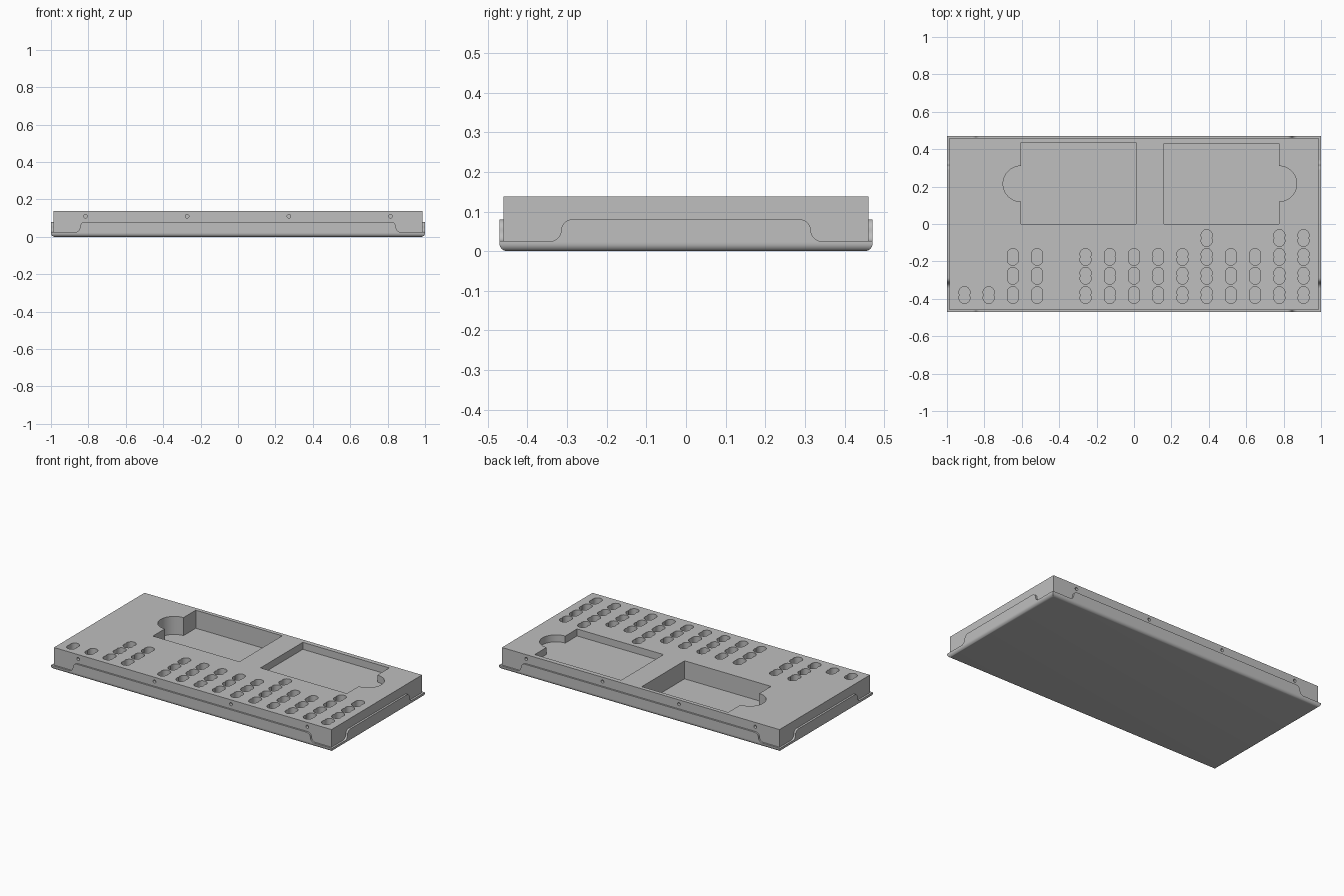
import bpy, bmesh
from math import cos, sin, pi, radians
from mathutils import Matrix

if "Cube" in bpy.data.objects:
    bpy.data.objects.remove(bpy.data.objects["Cube"])

grey = bpy.data.materials.new("plain grey")
grey.use_nodes = True
colour = (0.52, 0.52, 0.52, 1)
grey.diffuse_color = colour
grey.node_tree.nodes["Principled BSDF"].inputs["Base Color"].default_value = colour

HX, HY = 0.987, 0.46        # block half size
TX, TY = 1.0, 0.471         # tray half size
TOP, RIM, FLAP, FLOOR = 0.138, 0.025, 0.08, 0.012


def prism(bm, outline, z0, z1, matrix=Matrix()):
    """Extrude a flat outline from z0 to z1, then place it."""
    low = [bm.verts.new(matrix @ Matrix.Translation((x, y, z0)).translation) for x, y in outline]
    high = [bm.verts.new(matrix @ Matrix.Translation((x, y, z1)).translation) for x, y in outline]
    faces = [bm.faces.new(low), bm.faces.new(high)]
    for i in range(len(low)):
        j = (i + 1) % len(low)
        faces.append(bm.faces.new((low[i], low[j], high[j], high[i])))
    bmesh.ops.recalc_face_normals(bm, faces=faces)


def arc(cx, cy, r, start, end, steps=12):
    angles = [radians(start + (end - start) * i / steps) for i in range(steps + 1)]
    return [(cx + r * cos(a), cy + r * sin(a)) for a in angles]


def rect(x0, y0, x1, y1):
    return [(x0, y0), (x1, y0), (x1, y1), (x0, y1)]


def finish(bm, name):
    bmesh.ops.recalc_face_normals(bm, faces=bm.faces)
    mesh = bpy.data.meshes.new(name)
    bm.to_mesh(mesh)
    bm.free()
    mesh.materials.append(grey)
    ob = bpy.data.objects.new(name, mesh)
    bpy.context.collection.objects.link(ob)
    return ob


def smooth(ob):
    bpy.ops.object.select_all(action="DESELECT")
    ob.select_set(True)
    bpy.context.view_layer.objects.active = ob
    bpy.ops.object.shade_smooth_by_angle(angle=radians(30))


def carve(ob, cutter):
    cutter.hide_render = True
    mod = ob.modifiers.new("carve", "BOOLEAN")
    mod.operation = "DIFFERENCE"
    mod.solver = "EXACT"
    mod.object = cutter
    bpy.context.view_layer.objects.active = ob
    bpy.ops.object.modifier_apply(modifier=mod.name)
    bpy.data.objects.remove(cutter)


# Main block
bm = bmesh.new()
prism(bm, rect(-HX, -HY, HX, HY), FLOOR, TOP)
block = finish(bm, "block")

cuts = bmesh.new()
above = TOP + 0.05

# Deep left pocket and shallow right pocket, each with a thumb notch
notch = arc(-0.605, 0.215, 0.095, 90, 270, 24)
prism(cuts, [(0.01, 0), (0.01, 0.435), (-0.605, 0.435)] + notch + [(-0.605, 0)], 0.022, above)
notch = arc(0.775, 0.215, 0.095, -90, 90, 24)
prism(cuts, [(0.16, 0), (0.775, 0)] + notch + [(0.775, 0.43), (0.16, 0.43)], 0.093, above)

# Rows of double-circle peg holes
pitch, r, offset = 0.1295, 0.03, 0.015
peg = arc(0, offset, r, -30, 210) + arc(0, -offset, r, 150, 390)
peg = [p for i, p in enumerate(peg) if i not in (13, 25)]
full = [i for i in range(-7, 8) if i != -3]
rows = [(-0.38, full), (-0.277, full[2:]), (-0.176, full[2:]), (-0.075, [3, 6, 7])]
for y, columns in rows:
    for i in columns:
        prism(cuts, [(px + i * pitch, py + y) for px, py in peg], 0.075, above)

# Small screw holes along the front and back
for x in (-0.815, -0.272, 0.272, 0.815):
    for side in (-1, 1):
        place = Matrix.Translation((x, side * HY, 0.11)) @ Matrix.Rotation(pi / 2, 4, "X")
        prism(cuts, arc(0, 0, 0.01, 0, 345, 15), -0.018, 0.018, place)
carve(block, finish(cuts, "block_cutter"))
smooth(block)

# Tray with rolled bottom edges
bm = bmesh.new()
prism(bm, rect(-TX, -TY, TX, TY), 0, RIM)
bottom = [e for e in bm.edges if all(v.co.z < 0.001 for v in e.verts)]
bmesh.ops.bevel(bm, geom=bottom, offset=0.02, segments=6, profile=0.5, affect="EDGES")
tray = finish(bm, "tray")
bm = bmesh.new()
prism(bm, rect(-HX, -HY, HX, HY), FLOOR, 0.1)
carve(tray, finish(bm, "tray_cutter"))
smooth(tray)

# Raised side flaps with S-curved ends
bend = (FLAP - RIM) / 2


def flap(name, half, distance, thickness, turn):
    right = arc(half + bend, RIM + bend, bend, 270, 180, 8)
    right += arc(half - bend, FLAP - bend, bend, 0, 90, 8)[1:]
    outline = right + [(-x, z) for x, z in reversed(right)]
    place = Matrix.Rotation(turn, 4, "Z") @ Matrix.Rotation(pi / 2, 4, "X")
    bm = bmesh.new()
    prism(bm, outline, distance - thickness, distance, place)
    smooth(finish(bm, name))


flap("front_flap", 0.845, TY, TY - HY, 0)
flap("back_flap", 0.845, TY, TY - HY, pi)
flap("left_flap", 0.315, TX, TX - HX, pi / 2)
flap("right_flap", 0.315, TX, TX - HX, -pi / 2)
